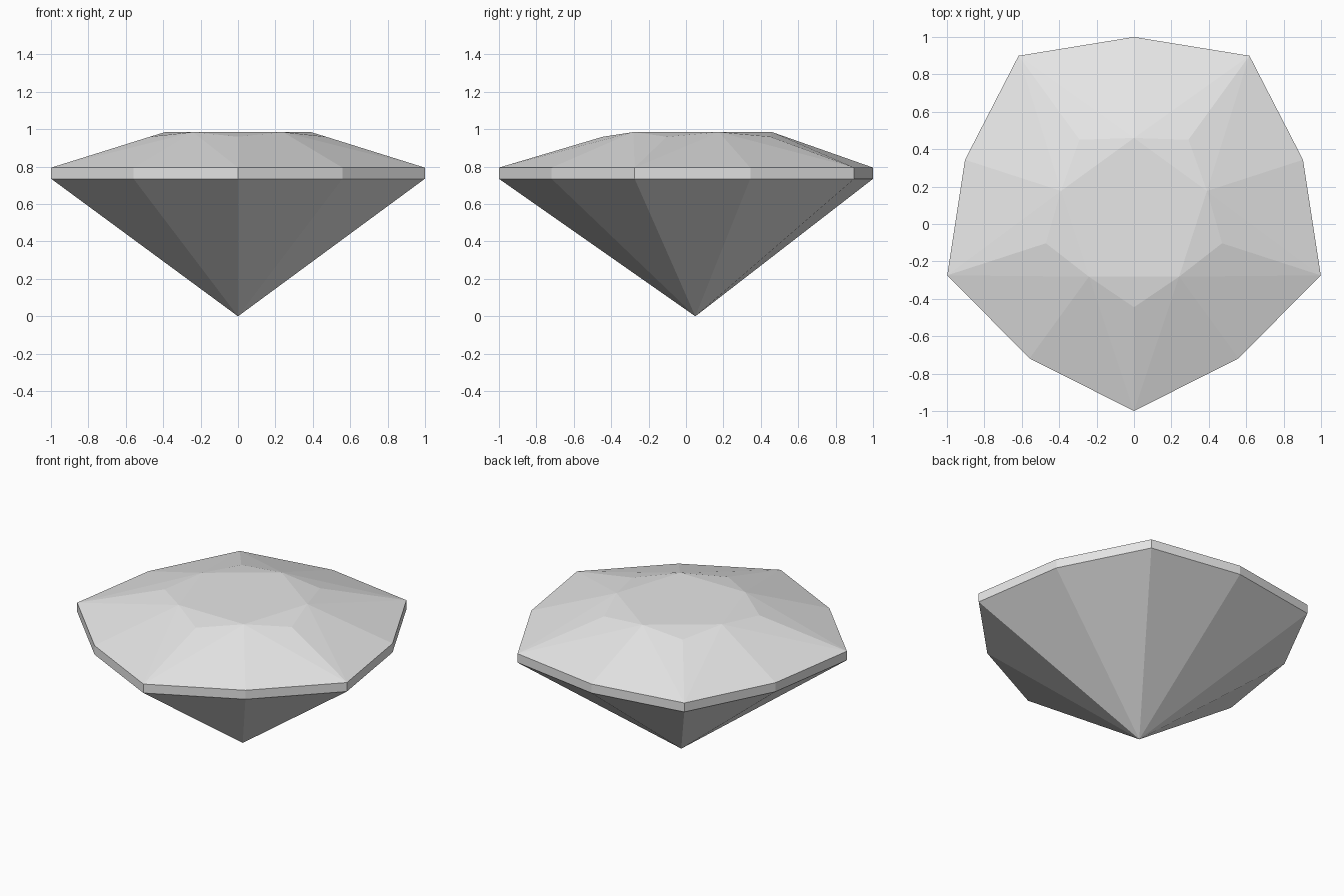
import bpy, bmesh
from math import sin, cos, pi

if "Cube" in bpy.data.objects:
    bpy.data.objects.remove(bpy.data.objects["Cube"], do_unlink=True)

SIDES = 5
CENTRE_Y = 0.05
TABLE_Z, STAR_Z, GIRDLE_TOP, GIRDLE_BOTTOM = 0.985, 0.96, 0.795, 0.735

grey = bpy.data.materials.new("gem_grey")
grey.use_nodes = True
colour = (0.8, 0.8, 0.8, 1)
grey.diffuse_color = colour
grey.node_tree.nodes["Principled BSDF"].inputs["Base Color"].default_value = colour

bm = bmesh.new()


def ring(radius, z, offset):
    """Five points; offset 0 starts at the front point, 0.5 between points."""
    points = []
    for i in range(SIDES):
        a = 2 * pi * (i + offset) / SIDES
        points.append(bm.verts.new((radius * sin(a), CENTRE_Y - radius * cos(a), z)))
    return points


def outline(z):
    """Ten-sided outline, alternating long corners and short middles."""
    pairs = zip(ring(1.05, z, 0), ring(0.95, z, 0.5))
    return [v for pair in pairs for v in pair]


table = ring(0.41, TABLE_Z, 0.5)
star = ring(0.495, STAR_Z, 0)
upper, lower = outline(GIRDLE_TOP), outline(GIRDLE_BOTTOM)
tip = bm.verts.new((0, CENTRE_Y, 0))

# Flat table and the crown facets around it
bm.faces.new(table)
for i in range(SIDES):
    corner = upper[2 * i]
    before, after = table[i - 1], table[i]
    bm.faces.new((before, star[i], after))
    for t, middle in ((before, upper[2 * i - 1]), (after, upper[2 * i + 1])):
        bm.faces.new((t, star[i], corner))
        bm.faces.new((t, corner, middle))

# Girdle band and the pavilion running down to the tip
for i in range(2 * SIDES):
    bm.faces.new((upper[i - 1], lower[i - 1], lower[i], upper[i]))
    bm.faces.new((lower[i - 1], tip, lower[i]))

bmesh.ops.recalc_face_normals(bm, faces=bm.faces)
mesh = bpy.data.meshes.new("cut_gem")
bm.to_mesh(mesh)
bm.free()
mesh.materials.append(grey)
bpy.context.collection.objects.link(bpy.data.objects.new("cut_gem", mesh))
